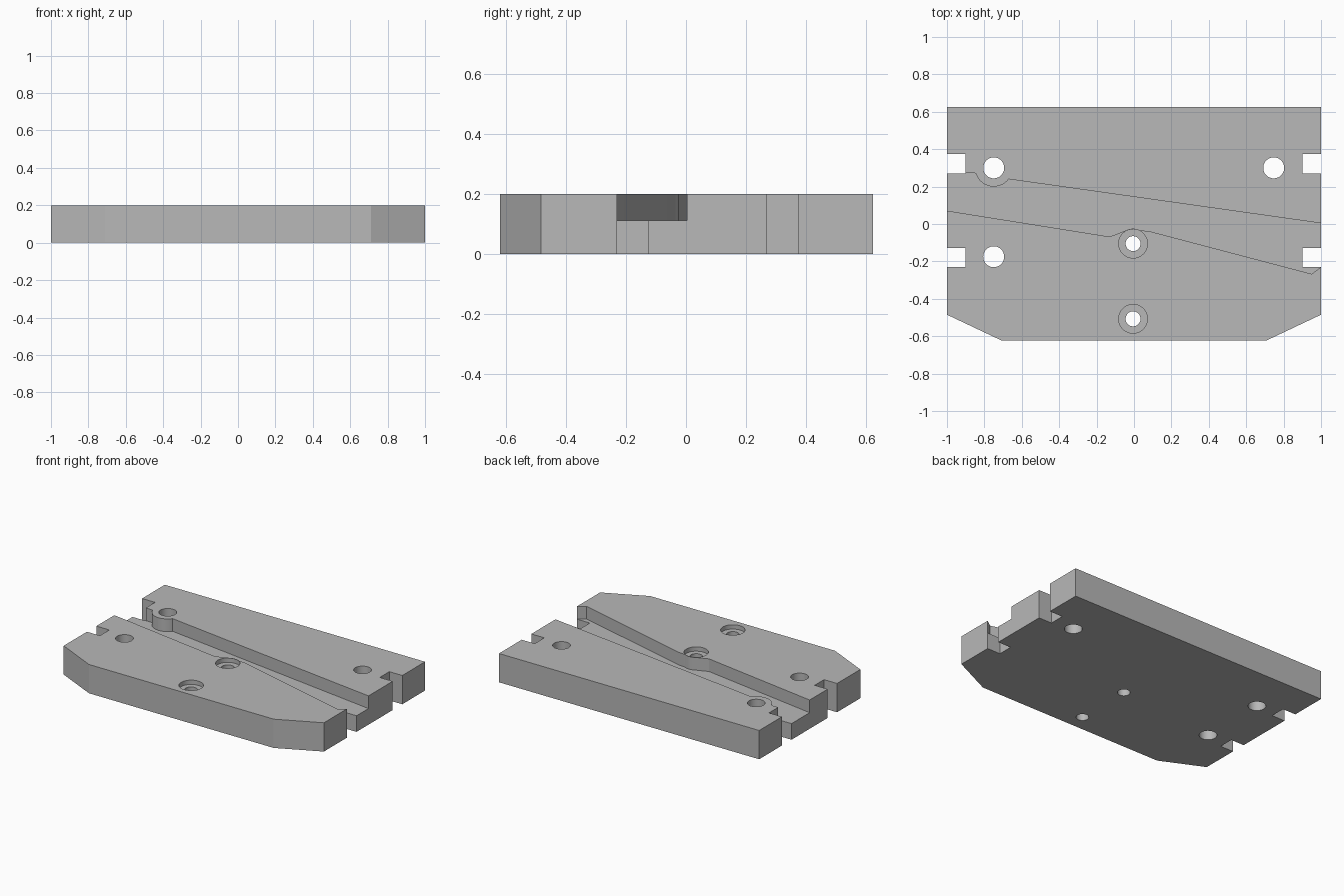
import bpy, bmesh, math

cube = bpy.data.objects.get("Cube")
if cube:
    bpy.data.objects.remove(cube, do_unlink=True)

TOP = 0.2
FLOOR = 0.112

grey = bpy.data.materials.new("plain grey")
grey.use_nodes = True
grey.diffuse_color = (0.48, 0.48, 0.48, 1)
grey.node_tree.nodes["Principled BSDF"].inputs["Base Color"].default_value = grey.diffuse_color


def prism(name, outline, z0, z1):
    """Extrude a flat outline from z0 to z1."""
    bm = bmesh.new()
    face = bm.faces.new([bm.verts.new((x, y, z0)) for x, y in outline])
    made = bmesh.ops.extrude_face_region(bm, geom=[face])["geom"]
    for v in made:
        if isinstance(v, bmesh.types.BMVert):
            v.co.z = z1
    bmesh.ops.recalc_face_normals(bm, faces=bm.faces)
    mesh = bpy.data.meshes.new(name)
    bm.to_mesh(mesh)
    bm.free()
    mesh.materials.append(grey)
    ob = bpy.data.objects.new(name, mesh)
    bpy.context.collection.objects.link(ob)
    return ob


def arc(cx, cy, r, start, end, n):
    angles = [math.radians(start + (end - start) * i / n) for i in range(n + 1)]
    return [(cx + r * math.cos(a), cy + r * math.sin(a)) for a in angles]


def circle(cx, cy, r, n=48):
    return arc(cx, cy, r, 0, 360, n)[:-1]


# Plate with two chamfered front corners
right = [(0.71, -0.622), (1, -0.485), (1, 0.625)]
plate = prism("base_plate", right + [(-x, y) for x, y in reversed(right)], 0, TOP)


def cut(name, outline, z0=-0.1, z1=0.3):
    cutter = prism(name, outline, z0, z1)
    cutter.hide_render = True
    mod = plate.modifiers.new(name, "BOOLEAN")
    mod.operation = "DIFFERENCE"
    mod.solver = "EXACT"
    mod.object = cutter
    bpy.context.view_layer.objects.active = plate
    bpy.ops.object.modifier_apply(modifier=name)
    bpy.data.objects.remove(cutter, do_unlink=True)


# Slanted channel, its walls bulging around two of the holes
lower = [(-1.1, 0.087), (-0.13, -0.068)]
lower += arc(-0.005, -0.105, 0.08, 118, 62, 10)
lower += [(0.08, -0.038), (0.95, -0.267), (1, -0.23), (1.1, -0.15)]
upper = [(1.1, -0.01), (1, 0.004)]
upper += arc(-0.75, 0.3, 0.1, -37, -163, 20)
upper += [(-0.86, 0.273), (-1.1, 0.273)]
cut("channel", lower + upper, FLOOR)

# Square notches in both ends
for side in (-1, 1):
    for y0, y1 in ((0.27, 0.375), (-0.23, -0.127)):
        xa, xb = sorted((side * 0.9, side * 1.1))
        cut("notch", [(xa, y0), (xb, y0), (xb, y1), (xa, y1)])

# Plain through holes
for x, y in ((-0.75, 0.3), (0.747, 0.3), (-0.75, -0.175)):
    cut("through_hole", circle(x, y, 0.056))

# Counterbored screw holes
for y in (-0.105, -0.507):
    cut("counterbore", circle(-0.005, y, 0.077), TOP - 0.03)
    cut("screw_hole", circle(-0.005, y, 0.04))

bpy.ops.object.select_all(action="DESELECT")
plate.select_set(True)
bpy.context.view_layer.objects.active = plate
bpy.ops.object.shade_smooth_by_angle(angle=math.radians(20))
